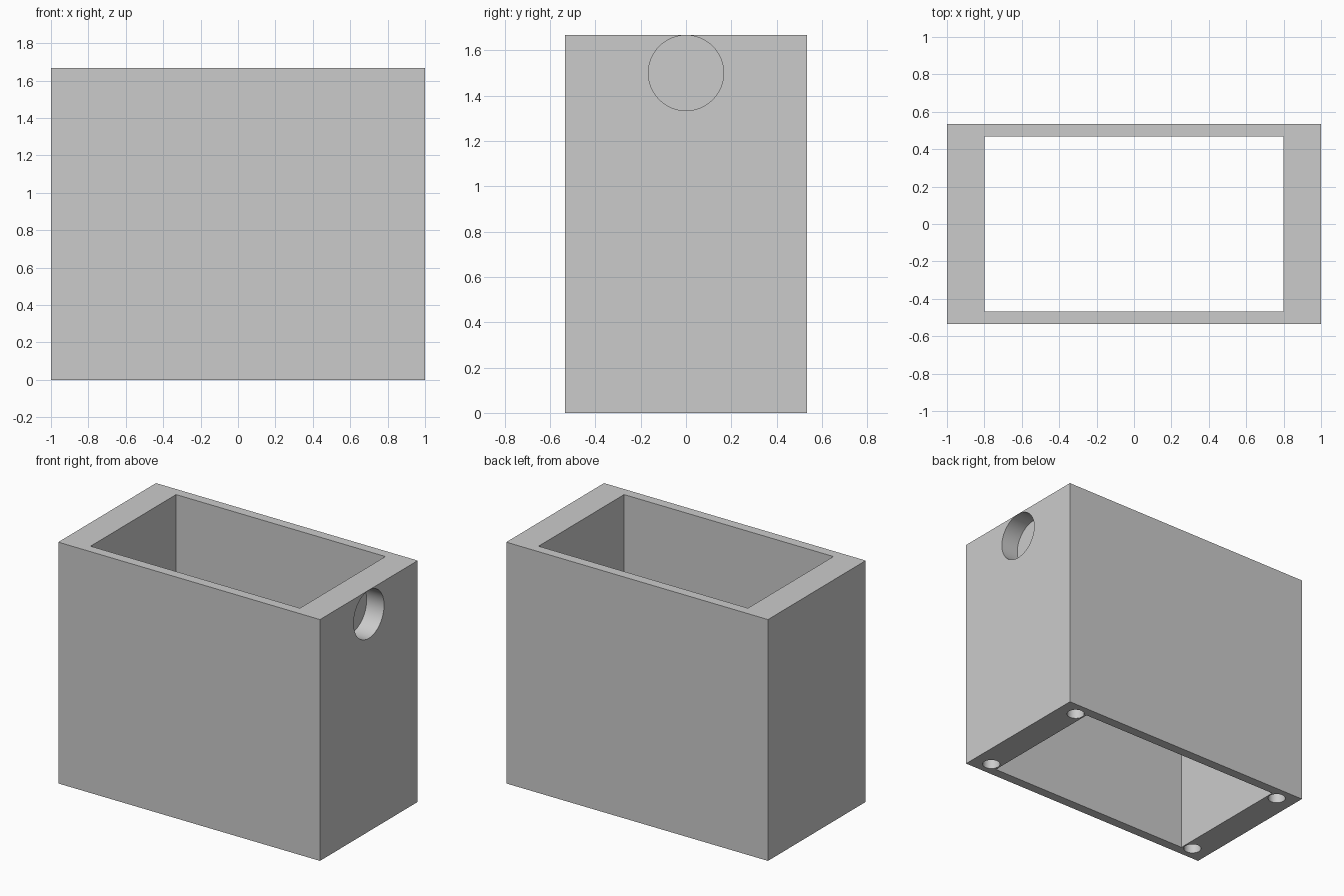
import bpy
from math import radians

if "Cube" in bpy.data.objects:
    bpy.data.objects.remove(bpy.data.objects["Cube"], do_unlink=True)

W, D, H = 2.0, 1.067, 1.667      # outer size
IW, ID = 1.6, 0.933              # size of the opening

grey = bpy.data.materials.new("plain grey")
grey.use_nodes = True
colour = (0.6, 0.6, 0.6, 1)
grey.diffuse_color = colour
grey.node_tree.nodes["Principled BSDF"].inputs["Base Color"].default_value = colour


def box(name, size, z):
    bpy.ops.mesh.primitive_cube_add(size=1, location=(0, 0, z))
    ob = bpy.context.object
    ob.name = name
    ob.scale = size
    bpy.ops.object.transform_apply(location=True, rotation=False, scale=True)
    ob.data.materials.append(grey)
    return ob


def drill(name, radius, length, location, rotation=(0, 0, 0)):
    bpy.ops.mesh.primitive_cylinder_add(
        vertices=64, radius=radius, depth=length, location=location, rotation=rotation)
    ob = bpy.context.object
    ob.name = name
    ob.data.materials.append(grey)
    return ob


# Open rectangular sleeve
sleeve = box("sleeve", (W, D, H), H / 2)
cutters = [box("opening_cutter", (IW, ID, H * 2), H / 2)]

# Shallow round pocket in the left end wall, just under the rim
pocket_depth, over = 0.133, 0.1
cutters.append(drill("pocket_cutter", 0.166, pocket_depth + over,
                     (W / 2 + (over - pocket_depth) / 2, 0, 1.5), (0, radians(90), 0)))

# Screw holes in the four corners of the underside
screw_depth = 0.67
for side, sx in (("left", 1), ("right", -1)):
    for end, sy in (("front", -1), ("back", 1)):
        cutters.append(drill(f"{end}_{side}_screw_cutter", 0.057, screw_depth + over,
                             (sx * 0.867, sy * 0.433, (screw_depth - over) / 2)))

# Cut everything out of the sleeve
bpy.ops.object.select_all(action='DESELECT')
bpy.context.view_layer.objects.active = sleeve
sleeve.select_set(True)
for cutter in cutters:
    mod = sleeve.modifiers.new(cutter.name, 'BOOLEAN')
    mod.operation = 'DIFFERENCE'
    mod.solver = 'EXACT'
    mod.object = cutter
    bpy.ops.object.modifier_apply(modifier=mod.name)
    bpy.data.objects.remove(cutter, do_unlink=True)

bpy.ops.object.shade_smooth_by_angle(angle=radians(30))
